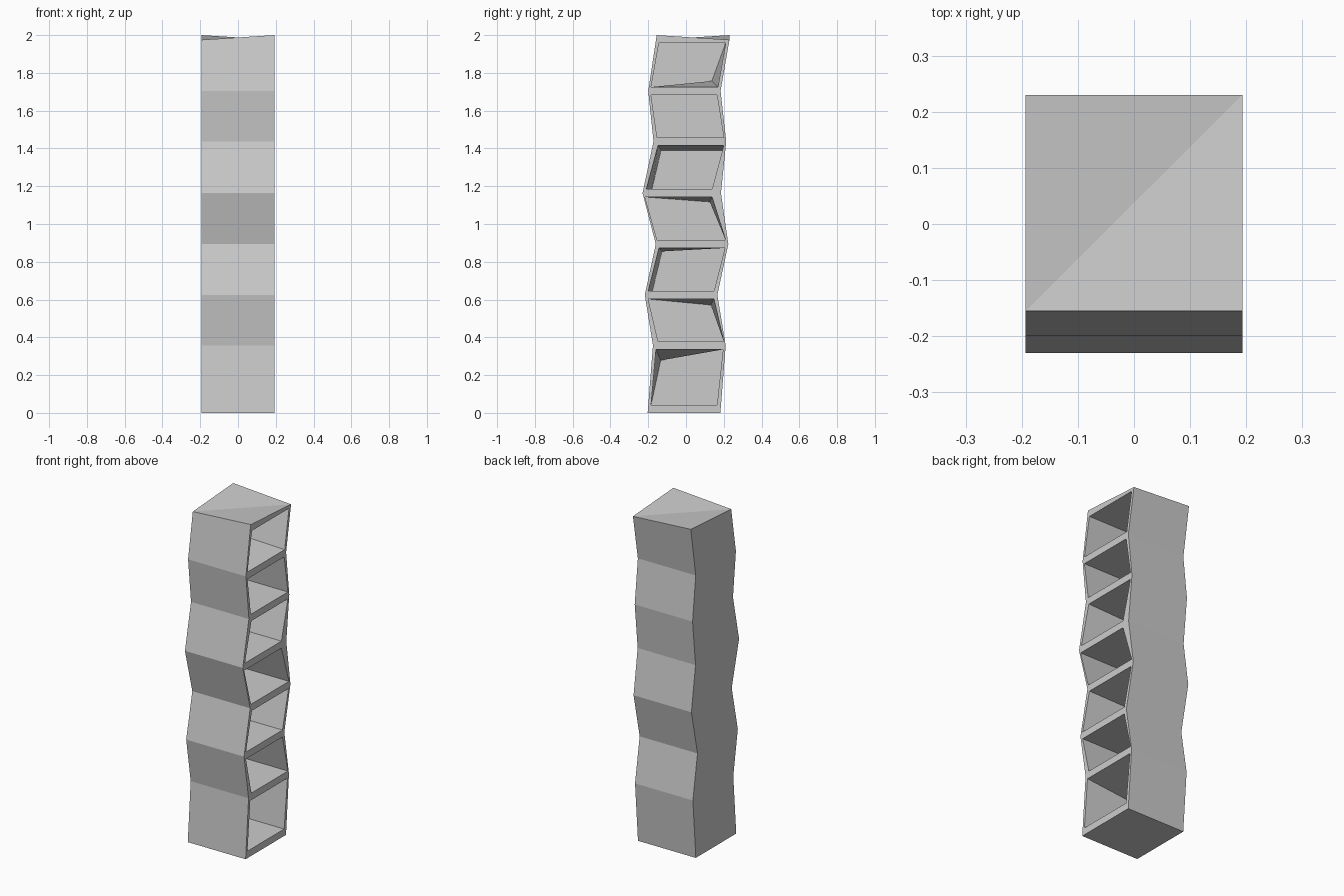
import bpy, bmesh

if "Cube" in bpy.data.objects:
    bpy.data.objects.remove(bpy.data.objects["Cube"])

HALF = 0.193          # half width in x
DEEP = -0.172         # x of the cavity back wall
T = 0.021             # half of a shelf thickness

# zigzag profile: height, front y, back y
levels = [(0.0, -0.203, 0.182), (0.357, -0.175, 0.21), (0.624, -0.218, 0.166),
          (0.894, -0.16, 0.224), (1.164, -0.23, 0.185), (1.437, -0.172, 0.213),
          (1.704, -0.2, 0.183), (2.0, -0.155, 0.23)]
TOP_LOW = 1.975       # the two lower corners of the slightly twisted top

# opening y values per cell: low front, low back, top back, top front
openings = [(-0.185, 0.164, 0.196, -0.159), (-0.148, 0.2, 0.148, -0.2),
            (-0.2, 0.148, 0.206, -0.143), (-0.153, 0.21, 0.138, -0.217),
            (-0.21, 0.138, 0.2, -0.148), (-0.153, 0.2, 0.164, -0.185),
            (-0.185, 0.169, 0.21, -0.143)]
# inward shift of cavity corners at the back wall: cell -> corner -> (dy, dz)
tapers = {0: {3: (0.025, -0.058)}, 1: {2: (-0.016, -0.032)},
          2: {3: (0.016, -0.018), 0: (0.022, 0)}, 3: {2: (-0.012, -0.026)},
          4: {3: (0.016, -0.026), 2: (-0.005, -0.026), 0: (0.03, 0)},
          6: {1: (-0.032, 0.032)}}

bm = bmesh.new()

# outer corner rings: left front, right front, right back, left back
rings = []
for i, (z, f, b) in enumerate(levels):
    low = TOP_LOW if i == len(levels) - 1 else z
    rings.append([bm.verts.new(p) for p in
                  ((-HALF, f, low), (HALF, f, z), (HALF, b, low), (-HALF, b, z))])

# bottom, and top folded along its low diagonal
bm.faces.new(rings[0][::-1])
lf, rf, rb, lb = rings[-1]
bm.faces.new((lf, rf, rb))
bm.faces.new((lf, rb, lb))

for i, ys in enumerate(openings):
    lo, hi = rings[i], rings[i + 1]
    # front, back and closed left walls
    for a, b in ((0, 1), (2, 3), (3, 0)):
        bm.faces.new((lo[a], lo[b], hi[b], hi[a]))
    # open right side: frame, cavity walls and cavity back
    z0 = levels[i][0] + (2 * T if i == 0 else T)
    z1 = levels[i + 1][0] - (2 * T if i == len(openings) - 1 else T)
    zs = (z0, z0, z1, z1)
    outer = [lo[1], lo[2], hi[2], hi[1]]
    rim = [bm.verts.new((HALF, y, z)) for y, z in zip(ys, zs)]
    back = []
    for k in range(4):
        dy, dz = tapers.get(i, {}).get(k, (0, 0))
        back.append(bm.verts.new((DEEP, ys[k] + dy, zs[k] + dz)))
    for k in range(4):
        n = (k + 1) % 4
        bm.faces.new((outer[k], outer[n], rim[n], rim[k]))
        bm.faces.new((rim[k], rim[n], back[n], back[k]))
    bm.faces.new(back)

bmesh.ops.recalc_face_normals(bm, faces=bm.faces)
mesh = bpy.data.meshes.new("zigzag_shelf")
bm.to_mesh(mesh)
bm.free()
shelf = bpy.data.objects.new("zigzag_shelf", mesh)
bpy.context.collection.objects.link(shelf)
